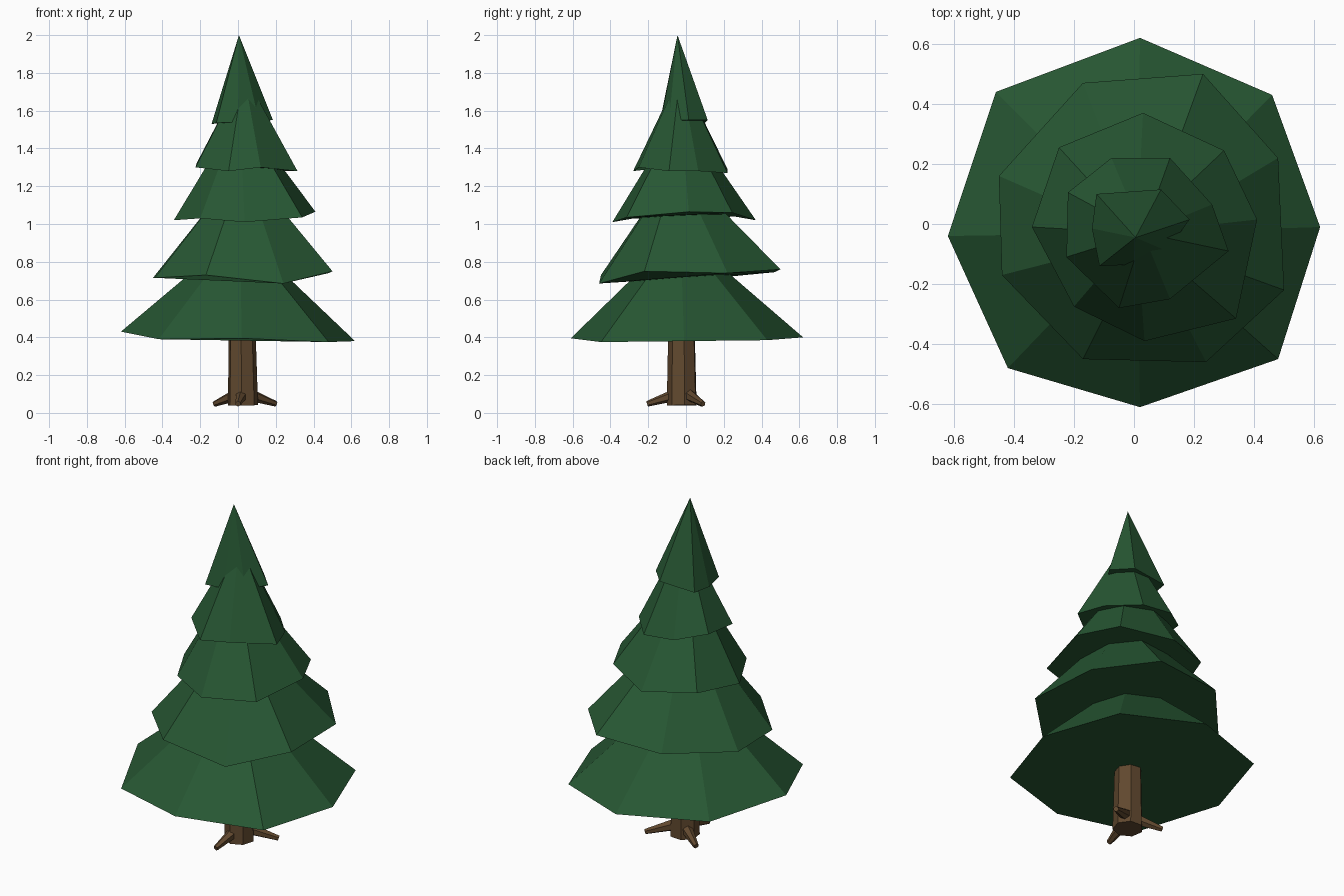
import bpy, math
from mathutils import Vector


def material(name, rgb):
    m = bpy.data.materials.new(name)
    m.diffuse_color = (*rgb, 1)
    return m


GREEN = material("pine green", (0.020, 0.095, 0.033))
BROWN = material("bark brown", (0.120, 0.066, 0.028))


def mesh_object(name, verts, faces, mat):
    me = bpy.data.meshes.new(name)
    me.from_pydata(verts, [], faces)
    me.materials.append(mat)
    ob = bpy.data.objects.new(name, me)
    bpy.context.collection.objects.link(ob)
    return ob


def foliage_tier(name, apex, rim):
    """Uneven cone: rim points run clockwise from above, closed underneath."""
    n = len(rim)
    faces = [((i + 1) % n, i, n) for i in range(n)] + [tuple(range(n))]
    return mesh_object(name, rim + [apex], faces, GREEN)


def tapered_limb(name, start, end, r0, r1, sides):
    """Straight prism that tapers from start to end."""
    start, end = Vector(start), Vector(end)
    turn = (end - start).to_track_quat('Z', 'Y')
    verts = []
    for centre, r in ((start, r0), (end, r1)):
        for i in range(sides):
            a = math.tau * (i + 0.5) / sides
            verts.append(centre + turn @ Vector((r * math.cos(a), r * math.sin(a), 0)))
    faces = [(i, (i + 1) % sides, sides + (i + 1) % sides, sides + i) for i in range(sides)]
    faces += [tuple(reversed(range(sides))), tuple(range(sides, 2 * sides))]
    return mesh_object(name, verts, faces, BROWN)


# Foliage, from the widest tier to the tip
foliage_tier("foliage_bottom", (0.01, -0.03, 0.96), [
    (0.02, 0.62, 0.40), (0.46, 0.43, 0.385), (0.62, -0.01, 0.38), (0.48, -0.45, 0.375),
    (0.02, -0.61, 0.395), (-0.42, -0.48, 0.39), (-0.62, -0.04, 0.43), (-0.46, 0.44, 0.415)])
foliage_tier("foliage_lower", (0.03, -0.05, 1.32), [
    (0.23, 0.50, 0.76), (0.48, 0.22, 0.74), (0.50, -0.22, 0.75), (0.24, -0.46, 0.685),
    (-0.17, -0.45, 0.73), (-0.44, -0.17, 0.715), (-0.45, 0.16, 0.715), (-0.17, 0.47, 0.745)])
foliage_tier("foliage_middle", (0.01, -0.03, 1.60), [
    (0.03, 0.37, 1.02), (0.30, 0.245, 1.06), (0.41, 0.015, 1.065), (0.34, -0.315, 1.035),
    (0.035, -0.39, 1.01), (-0.20, -0.275, 1.03), (-0.34, -0.01, 1.02), (-0.25, 0.255, 1.04)])
foliage_tier("foliage_upper", (0.03, -0.03, 1.80), [
    (0.12, 0.22, 1.27), (0.26, 0.065, 1.28), (0.315, -0.09, 1.28), (0.12, -0.25, 1.30),
    (-0.05, -0.28, 1.28), (-0.225, -0.11, 1.30), (-0.22, 0.105, 1.32), (-0.075, 0.22, 1.29)])
foliage_tier("foliage_tip", (0.005, -0.045, 2.0), [
    (0.09, 0.115, 1.55), (0.185, 0.015, 1.55), (0.11, -0.09, 1.55), (0.0, -0.135, 1.54),
    (-0.115, -0.14, 1.535), (-0.14, -0.015, 1.53), (-0.125, 0.10, 1.535)])

# Trunk, running up into the bottom tier
tapered_limb("trunk", (0.025, -0.02, 0.04), (0.02, -0.022, 0.55), 0.082, 0.07, 7)

# Roots spreading from the foot of the trunk
for i, tip in enumerate([(-0.125, 0.085, 0.047), (0.20, 0.09, 0.048), (0.0, -0.205, 0.048)]):
    tapered_limb(f"root_{i + 1}", (0.025, -0.01, 0.11), tip, 0.038, 0.015, 6)
